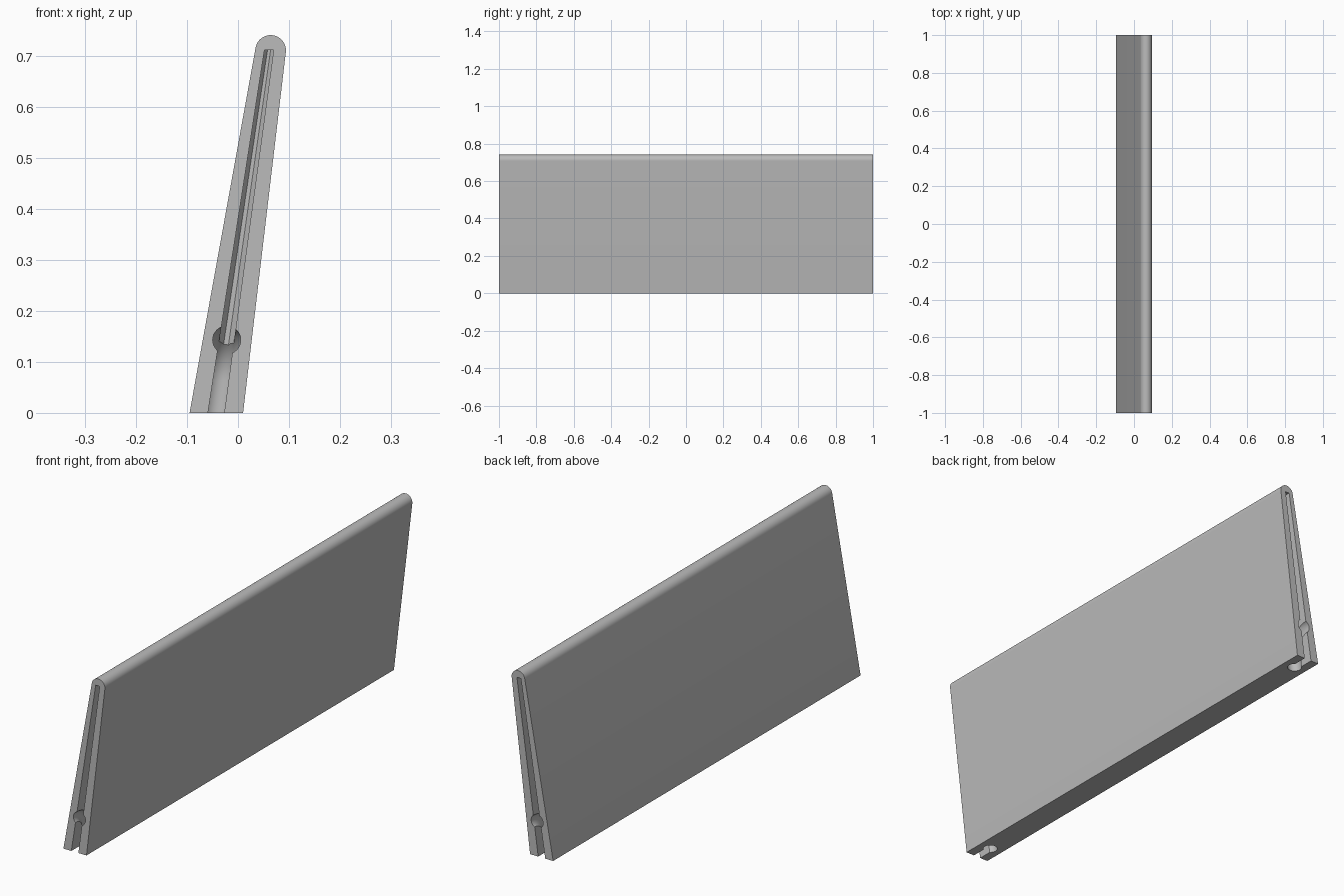
import bpy, bmesh
from math import sin, cos, pi, radians
from mathutils import Vector

if "Cube" in bpy.data.objects:
    bpy.data.objects.remove(bpy.data.objects["Cube"])

grey = bpy.data.materials.new("plain_grey")
grey.use_nodes = True
colour = (0.5, 0.5, 0.5, 1)
grey.diffuse_color = colour
grey.node_tree.nodes["Principled BSDF"].inputs["Base Color"].default_value = colour


def lean(z):
    """Centre line of the leaning board."""
    return -0.043 + 0.146 * z


def loft(name, rings):
    """Closed solid through matching rings of points."""
    bm = bmesh.new()
    loops = [[bm.verts.new(p) for p in ring] for ring in rings]
    n = len(loops[0])
    for a, b in zip(loops, loops[1:]):
        for i in range(n):
            j = (i + 1) % n
            bm.faces.new((a[i], a[j], b[j], b[i]))
    bm.faces.new(loops[0])
    bm.faces.new(loops[-1])
    bmesh.ops.recalc_face_normals(bm, faces=bm.faces)
    mesh = bpy.data.meshes.new(name)
    bm.to_mesh(mesh)
    bm.free()
    mesh.materials.append(grey)
    obj = bpy.data.objects.new(name, mesh)
    bpy.context.collection.objects.link(obj)
    return obj


# Leaning wedge with a rounded top edge
profile = [(-0.095, 0), (0.01, 0)]
for i in range(25):
    a = radians(-6.7 + 176.5 * i / 24)
    profile.append((0.064 + 0.03 * cos(a), 0.711 + 0.03 * sin(a)))
board = loft("leaning_board", [[(x, y, z) for x, z in profile] for y in (-1, 1)])


def end_slot(side):
    """Tapered slot with a three-sided floor, open at the end and the bottom."""
    rings = []
    for z in (-0.02, 0.712):
        w = 0.016 - 0.0098 * z
        section = [(-w, -0.05), (-w, 0.07), (-w / 3, 0.08),
                   (w / 3, 0.08), (w, 0.07), (w, -0.05)]
        rings.append([(lean(z) + x, side * (1 - d), z) for x, d in section])
    return loft("slot_cutter", rings)


def cord_hole(side):
    """Round hole bending from the end face down to the underside."""
    bend, radius, height = 0.08, 0.0275, 0.143
    path = [(-0.03, height, 0)]
    for i in range(13):
        a = pi / 2 * i / 12
        path.append((bend * sin(a), height - bend + bend * cos(a), a))
    path.append((bend, -0.03, pi / 2))
    rings = []
    for d, z, a in path:
        ring = []
        for k in range(32):
            t = 2 * pi * k / 32
            out = radius * sin(t)
            ring.append((lean(z) + radius * cos(t),
                         side * (1 - d - out * sin(a)), z + out * cos(a)))
        rings.append(ring)
    return loft("cord_hole_cutter", rings)


# Cut the slot and hole at both ends
bpy.context.view_layer.objects.active = board
for side in (-1, 1):
    for cutter in (end_slot(side), cord_hole(side)):
        mod = board.modifiers.new("cut", 'BOOLEAN')
        mod.operation = 'DIFFERENCE'
        mod.solver = 'EXACT'
        mod.object = cutter
        bpy.ops.object.modifier_apply(modifier=mod.name)
        bpy.data.objects.remove(cutter)

bpy.ops.object.select_all(action='DESELECT')
board.select_set(True)
bpy.ops.object.shade_smooth_by_angle(angle=radians(25))
